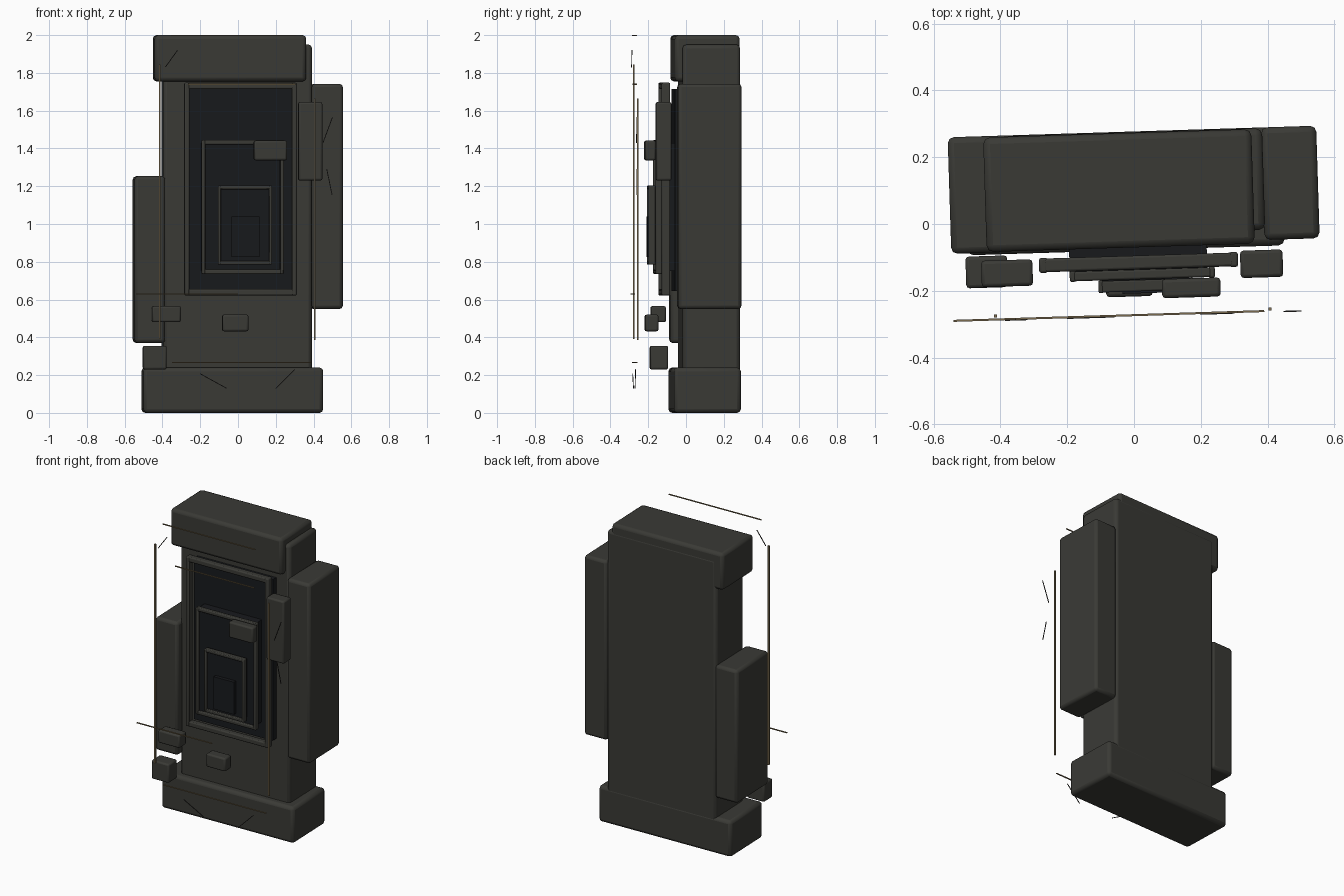
import bpy, math
from mathutils import Vector

if "Cube" in bpy.data.objects:
    bpy.data.objects.remove(bpy.data.objects["Cube"])

TILT = math.radians(1.8)   # whole monument is turned slightly about z
S = math.sin(TILT)


def mat(name, r, g, b):
    m = bpy.data.materials.new(name)
    m.diffuse_color = (r, g, b, 1)
    m.use_nodes = True
    m.node_tree.nodes["Principled BSDF"].inputs["Base Color"].default_value = m.diffuse_color
    return m


STONE = mat("stone", 0.042, 0.042, 0.036)
VOID = mat("void", 0.009, 0.010, 0.012)
GOLD = mat("gold", 0.20, 0.15, 0.08)
CRACK = mat("crack", 0.03, 0.028, 0.025)


def box(name, x0, x1, y0, y1, z0, z1, bevel=0.0, material=STONE):
    """Box given by its front-view x/z extents and depth along the turned axis."""
    w = (x1 - x0) - (y1 - y0) * S
    cx = (x0 + x1) / 2
    bpy.ops.mesh.primitive_cube_add(size=1, location=(cx, (y0 + y1) / 2 + cx * S, (z0 + z1) / 2),
                                    rotation=(0, 0, TILT))
    ob = bpy.context.object
    ob.name = name
    ob.scale = (w, y1 - y0, z1 - z0)
    bpy.ops.object.transform_apply(location=False, rotation=False, scale=True)
    ob.data.materials.append(material)
    if bevel:
        m = ob.modifiers.new("bevel", 'BEVEL')
        m.width, m.segments = bevel, 2
        bpy.ops.object.shade_smooth_by_angle(angle=math.radians(35))
    return ob


def rod(name, x0, z0, x1, z1, y, t, material):
    """Thin square rod between two points in the plane in front of the slab."""
    a = Vector((x0, y + x0 * S, z0))
    b = Vector((x1, y + x1 * S, z1))
    bpy.ops.mesh.primitive_cube_add(size=1, location=(a + b) / 2)
    ob = bpy.context.object
    ob.name = name
    ob.scale = (t, t, (b - a).length)
    ob.rotation_euler = (b - a).to_track_quat('Z', 'Y').to_euler()
    ob.data.materials.append(material)


def frame(name, x0, x1, y0, y1, z0, z1, t, bevel):
    """Rectangular frame of four bars."""
    box(name + "_left", x0, x0 + t, y0, y1, z0, z1, bevel)
    box(name + "_right", x1 - t, x1, y0, y1, z0, z1, bevel)
    box(name + "_top", x0 + t / 2, x1 - t / 2, y0 + .002, y1 - .002, z1 - t * 1.2, z1, bevel)
    box(name + "_bottom", x0 + t / 2, x1 - t / 2, y0 + .002, y1 - .002, z0, z0 + t * 1.2, bevel)


# Main stone masses
box("slab", -0.405, 0.393, -0.03, 0.275, 0.02, 1.95, 0.02)
box("cap", -0.452, 0.362, -0.07, 0.273, 1.755, 2.0, 0.02)
box("base", -0.512, 0.452, -0.078, 0.277, 0.0, 0.24, 0.02)
box("right_buttress", 0.38, 0.556, -0.06, 0.277, 0.55, 1.742, 0.018)
box("left_buttress", -0.558, -0.385, -0.072, 0.277, 0.37, 1.253, 0.018)

# Nested portal: dark recess panels inside frames
box("outer_void", -0.27, 0.297, -0.068, -0.02, 0.645, 1.715, 0, VOID)
box("middle_void", -0.195, 0.22, -0.15, -0.06, 0.75, 1.43, 0, VOID)
box("inner_void", -0.095, 0.167, -0.185, -0.14, 0.80, 1.19, 0, VOID)
box("core_void", -0.035, 0.113, -0.208, -0.18, 0.825, 1.04, 0, VOID)
frame("outer_frame", -0.285, 0.312, -0.138, -0.093, 0.622, 1.748, 0.028, 0.007)
frame("middle_frame", -0.193, 0.243, -0.168, -0.135, 0.735, 1.445, 0.02, 0.006)
frame("inner_frame", -0.107, 0.18, -0.204, -0.166, 0.785, 1.203, 0.016, 0.005)

# Loose floating fragments
for i, f in enumerate([(0.317, 0.447, -0.172, -0.09, 1.23, 1.645),
                       (0.083, 0.26, -0.225, -0.168, 1.337, 1.442),
                       (-0.458, -0.302, -0.175, -0.096, 0.48, 0.565),
                       (-0.085, 0.056, -0.217, -0.147, 0.432, 0.52),
                       (-0.505, -0.377, -0.177, -0.082, 0.23, 0.355)]):
    box(f"fragment_{i + 1}", *f, 0.01)

# Gold seams hovering in front
rod("left_seam", -0.415, 0.39, -0.415, 1.845, -0.263, 0.009, GOLD)
rod("right_seam", 0.407, 0.385, 0.407, 1.665, -0.268, 0.009, GOLD)
for i, (x0, x1, z) in enumerate([(-0.54, 0.0, 0.63), (-0.35, 0.39, 0.266),
                                 (-0.265, 0.305, 1.74), (-0.355, 0.31, 1.997)]):
    rod(f"cross_seam_{i + 1}", x0, z, x1, z, -0.273, 0.006, GOLD)

# Fine crack lines
for i, c in enumerate([(-0.385, 1.83, -0.32, 1.92), (0.45, 1.43, 0.5, 1.565),
                       (0.47, 1.29, 0.498, 1.155), (-0.2, 0.207, -0.06, 0.13),
                       (0.2, 0.13, 0.3, 0.23)]):
    rod(f"crack_{i + 1}", *c, -0.276, 0.004, CRACK)
